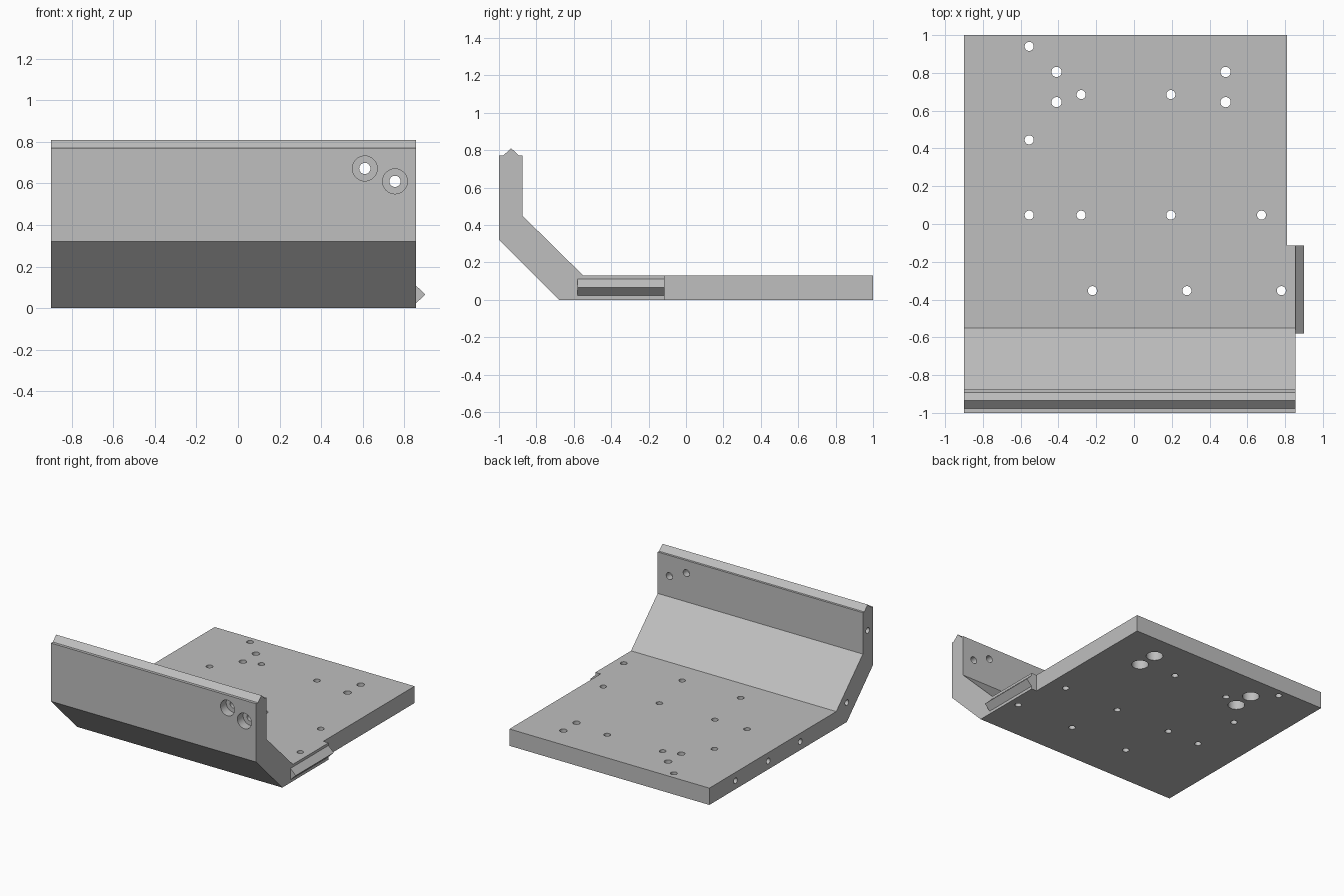
import bpy, bmesh
from math import radians
from mathutils import Matrix, Vector

if "Cube" in bpy.data.objects:
    bpy.data.objects.remove(bpy.data.objects["Cube"], do_unlink=True)

metal = bpy.data.materials.new("machined_grey")
metal.use_nodes = True
grey = (0.52, 0.52, 0.52, 1)
metal.diffuse_color = grey
metal.node_tree.nodes["Principled BSDF"].inputs["Base Color"].default_value = grey


def finish(name, bm):
    bmesh.ops.recalc_face_normals(bm, faces=bm.faces)
    mesh = bpy.data.meshes.new(name)
    bm.to_mesh(mesh)
    bm.free()
    mesh.materials.append(metal)
    obj = bpy.data.objects.new(name, mesh)
    bpy.context.collection.objects.link(obj)
    return obj


def extrude(bm, outline, offset):
    """Close an outline into a solid along the offset."""
    face = bm.faces.new([bm.verts.new(p) for p in outline])
    moved = bmesh.ops.extrude_face_region(bm, geom=[face], use_keep_orig=True)["geom"]
    bmesh.ops.translate(bm, vec=offset, verts=[g for g in moved if isinstance(g, bmesh.types.BMVert)])


def drill(bm, start, axis, steps, sides=32):
    """Stepped round pin; steps are (distance, radius) pairs along the axis."""
    turn = Vector(axis).to_track_quat('Z', 'Y').to_matrix().to_4x4()
    rings = []
    for dist, radius in steps:
        place = Matrix.Translation(start) @ turn @ Matrix.Translation((0, 0, dist))
        rings.append(bmesh.ops.create_circle(bm, segments=sides, radius=radius, matrix=place)["verts"])
    for a, b in zip(rings, rings[1:]):
        for i in range(sides):
            j = (i + 1) % sides
            bm.faces.new((a[i], a[j], b[j], b[i]))
    bm.faces.new(rings[0])
    bm.faces.new(rings[-1])


# Bent plate with a pointed upper rim
LEFT, RIGHT, THICK = -0.9, 0.855, 0.13
profile = [(1, 0), (1, THICK), (-0.55, THICK), (-0.875, 0.45), (-0.875, 0.77),
           (-0.892, 0.77), (-0.935, 0.81), (-0.978, 0.77), (-1, 0.77),
           (-1, 0.32), (-0.68, 0)]
bm = bmesh.new()
extrude(bm, [(LEFT, y, z) for y, z in profile], (RIGHT - LEFT, 0, 0))
plate = finish("bent_plate", bm)

# Cutters: edge relief, floor holes, wall holes, side dowel holes
bm = bmesh.new()
extrude(bm, [(0.81, -0.115, -1), (1.2, -0.115, -1), (1.2, 1.2, -1), (0.81, 1.2, -1)], (0, 0, 2))

plain = [(-0.555, 0.94), (-0.28, 0.685), (0.195, 0.685), (-0.555, 0.445)]
plain += [(x, 0.047) for x in (-0.555, -0.28, 0.195, 0.675)]
plain += [(x, -0.353) for x in (-0.22, 0.28, 0.78)]
for x, y in plain:
    drill(bm, (x, y, 0), (0, 0, 1), [(-0.05, 0.024), (0.2, 0.024)])

counterbore = [(-0.05, 0.06), (0.07, 0.06), (0.07, 0.027), (0.2, 0.027)]
for x in (-0.41, 0.485):
    for y in (0.645, 0.805):
        drill(bm, (x, y, 0), (0, 0, 1), counterbore)
for x, z in ((0.61, 0.672), (0.755, 0.61)):
    drill(bm, (x, -1, z), (0, 1, 0), counterbore)

for y, z in ((0.68, 0.065), (0.28, 0.065), (-0.11, 0.065), (-0.68, 0.15), (-0.935, 0.61)):
    drill(bm, (LEFT, y, z), (1, 0, 0), [(-0.05, 0.022), (0.15, 0.022)])
cutter = finish("hole_cutter", bm)
cutter.hide_render = True

cut = plate.modifiers.new("holes", 'BOOLEAN')
cut.operation, cut.solver, cut.object = 'DIFFERENCE', 'EXACT', cutter
bpy.context.view_layer.update()
result = plate.evaluated_get(bpy.context.evaluated_depsgraph_get())
plate.data = bpy.data.meshes.new_from_object(result)
plate.modifiers.clear()
bpy.data.objects.remove(cutter, do_unlink=True)

# Pointed locating ridge on the side edge
bm = bmesh.new()
extrude(bm, [(RIGHT, -0.58, 0.022), (0.9, -0.58, 0.066), (RIGHT, -0.58, 0.11)], (0, 0.465, 0))
finish("side_ridge", bm)

# Smooth hole walls, crisp edges elsewhere
bpy.ops.object.select_all(action='DESELECT')
plate.select_set(True)
bpy.context.view_layer.objects.active = plate
bpy.ops.object.shade_smooth_by_angle(angle=radians(30))
